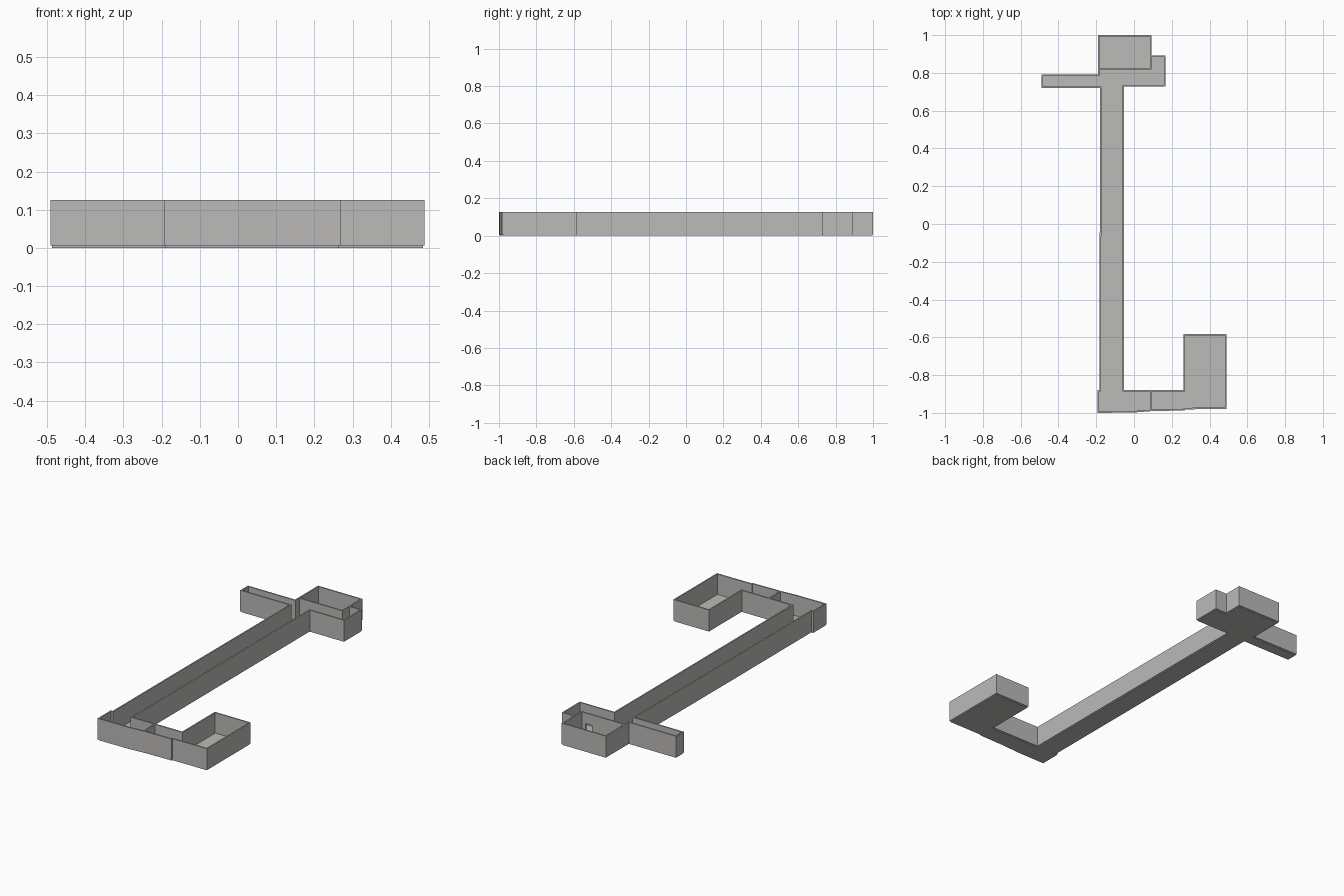
import bpy
import bmesh
from mathutils import Vector

cube = bpy.data.objects.get("Cube")
if cube:
    bpy.data.objects.remove(cube, do_unlink=True)

WALL = 0.008      # wall thickness
FLOOR = 0.009     # slab thickness
BASE = 0.006      # underside of the walls
TOP = 0.126       # top of the walls

gray = bpy.data.materials.new("plain_gray")
gray.use_nodes = True
COLOR = (0.5, 0.495, 0.485, 1)
gray.diffuse_color = COLOR
gray.node_tree.nodes["Principled BSDF"].inputs["Base Color"].default_value = COLOR


def finish(name, bm):
    bmesh.ops.recalc_face_normals(bm, faces=bm.faces)
    mesh = bpy.data.meshes.new(name)
    bm.to_mesh(mesh)
    bm.free()
    mesh.materials.append(gray)
    obj = bpy.data.objects.new(name, mesh)
    bpy.context.collection.objects.link(obj)
    return obj


def slab(name, points, z0, z1):
    """Flat polygon extruded straight up."""
    bm = bmesh.new()
    face = bm.faces.new([bm.verts.new((x, y, z0)) for x, y in points])
    made = bmesh.ops.extrude_face_region(bm, geom=[face])["geom"]
    verts = [v for v in made if isinstance(v, bmesh.types.BMVert)]
    bmesh.ops.translate(bm, verts=verts, vec=(0, 0, z1 - z0))
    return finish(name, bm)


def box(name, x0, x1, y0, y1, z0=BASE, z1=TOP):
    return slab(name, [(x0, y0), (x1, y0), (x1, y1), (x0, y1)], z0, z1)


def offset(points, dist):
    """Mitred offset of a closed path."""
    pts = [Vector(p) for p in points]
    result = []
    for i, p in enumerate(pts):
        a = (p - pts[i - 1]).normalized()
        b = (pts[(i + 1) % len(pts)] - p).normalized()
        na, nb = Vector((a.y, -a.x)), Vector((b.y, -b.x))
        result.append(p + (na + nb) * dist / (1 + na.dot(nb)))
    return result


def wall_ring(name, points):
    """Closed wall of even thickness following a path."""
    bm = bmesh.new()
    loops = []
    for dist, z in ((WALL / 2, BASE), (WALL / 2, TOP), (-WALL / 2, TOP), (-WALL / 2, BASE)):
        loops.append([bm.verts.new((p.x, p.y, z)) for p in offset(points, dist)])
    n = len(points)
    for k in range(4):
        lo, hi = loops[k], loops[(k + 1) % 4]
        for i in range(n):
            j = (i + 1) % n
            bm.faces.new((lo[i], lo[j], hi[j], hi[i]))
    return finish(name, bm)


# Plan outline, counter-clockwise from the front corner
outline = [
    (-0.19, -0.996), (0.0, -0.994), (0.09, -0.987), (0.265, -0.983),
    (0.265, -0.977), (0.485, -0.976), (0.485, -0.587), (0.265, -0.587),  # front side room
    (0.265, -0.884), (-0.057, -0.884),                                   # passage
    (-0.057, 0.732), (0.162, 0.732), (0.162, 0.887), (0.088, 0.887),     # back hall
    (0.088, 0.996), (-0.187, 0.996), (-0.187, 0.787),                    # back room
    (-0.487, 0.787), (-0.487, 0.725), (-0.175, 0.725),                   # narrow side arm
    (-0.178, -0.27), (-0.178, -0.884), (-0.19, -0.884),                  # long corridor
]
slab("floor", outline, 0, FLOOR)
wall_ring("outer_walls", outline)

# Partition across the front passage
box("passage_partition", 0.087, 0.095, -0.985, -0.884)

# Back room partition with a doorway
Y0, Y1 = 0.818, 0.826
DOOR = (0.02, 0.06)
box("partition_left", -0.187, DOOR[0], Y0, Y1)
box("partition_right", DOOR[1], 0.092, Y0, Y1)
box("door_header", DOOR[0], DOOR[1], Y0, Y1, 0.066, TOP)

# Back room side wall inside the hall
box("back_room_side_wall", 0.084, 0.092, Y1, 0.885)
